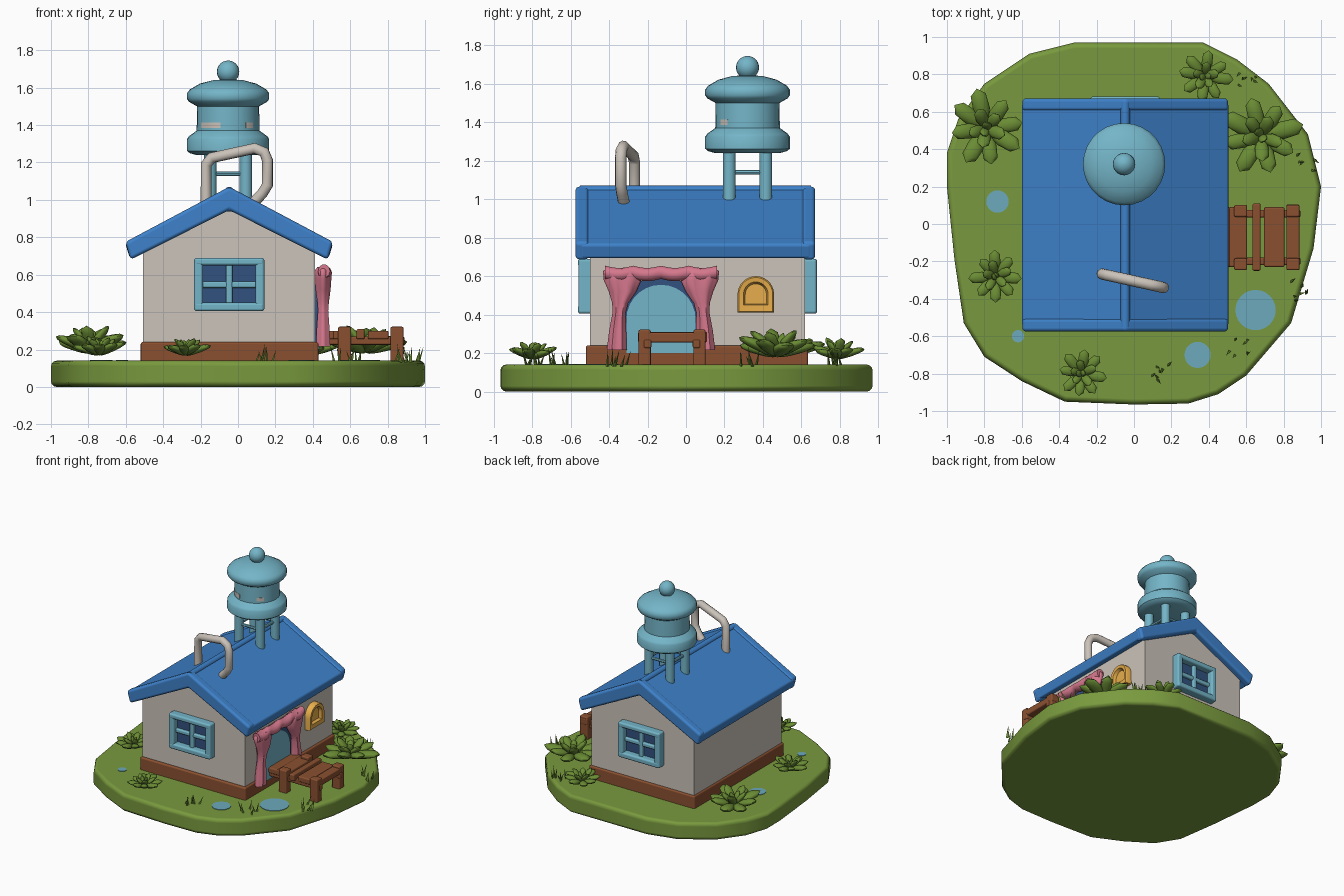
import bpy, bmesh, math, random
from mathutils import Matrix, Vector

random.seed(4)
if "Cube" in bpy.data.objects:
    bpy.data.objects.remove(bpy.data.objects["Cube"])


def material(name, r, g, b):
    lin = [((c / 255 + 0.055) / 1.055) ** 2.4 for c in (r, g, b)] + [1]
    m = bpy.data.materials.new(name)
    m.use_nodes = True
    m.diffuse_color = lin
    bsdf = m.node_tree.nodes["Principled BSDF"]
    bsdf.inputs["Base Color"].default_value = lin
    bsdf.inputs["Roughness"].default_value = 0.8
    return m


LAWN = material("lawn green", 121, 154, 62)
LEAF = material("leaf green", 106, 140, 52)
WALL = material("warm grey", 203, 195, 186)
BROWN = material("wood brown", 138, 80, 48)
PINK = material("curtain pink", 214, 120, 141)
GOLD = material("window gold", 232, 174, 76)
NAVY = material("glass navy", 50, 82, 128)
TEAL = material("tower teal", 116, 181, 200)
BLUE = material("roof blue", 62, 130, 203)
POND = material("puddle blue", 108, 170, 188)


def finish(name, bm, mat, bevel=0.0, angle=40):
    bmesh.ops.recalc_face_normals(bm, faces=bm.faces)
    me = bpy.data.meshes.new(name)
    bm.to_mesh(me)
    bm.free()
    me.materials.append(mat)
    me.shade_smooth()
    me.set_sharp_from_angle(angle=math.radians(angle))
    ob = bpy.data.objects.new(name, me)
    bpy.context.collection.objects.link(ob)
    if bevel:
        mod = ob.modifiers.new("rounded edges", "BEVEL")
        mod.width, mod.segments, mod.harden_normals = bevel, 3, True
        mod.limit_method, mod.angle_limit = "ANGLE", math.radians(35)
    return ob


def loft(name, rings, mat, bevel=0.0, angle=40):
    """Skin a list of equal point rings and cap both ends."""
    bm = bmesh.new()
    vs = [[bm.verts.new(p) for p in ring] for ring in rings]
    n = len(vs[0])
    for a, b in zip(vs, vs[1:]):
        for i in range(n):
            bm.faces.new((a[i], a[(i + 1) % n], b[(i + 1) % n], b[i]))
    bm.faces.new(vs[0])
    bm.faces.new(vs[-1])
    return finish(name, bm, mat, bevel, angle)


def prism(name, pts, axis, lo, hi, mat, bevel=0.0):
    place = {"x": lambda p, t: (t, p[0], p[1]),
             "y": lambda p, t: (p[0], t, p[1]),
             "z": lambda p, t: (p[0], p[1], t)}[axis]
    return loft(name, [[place(p, t) for p in pts] for t in (lo, hi)], mat, bevel)


def box(name, x, y, z, mat, bevel=0.01):
    return prism(name, [(x[0], y[0]), (x[1], y[0]), (x[1], y[1]), (x[0], y[1])],
                 "z", z[0], z[1], mat, bevel)


def circle(cx, cy, r, n=24):
    return [(cx + r * math.cos(math.tau * i / n), cy + r * math.sin(math.tau * i / n))
            for i in range(n)]


def lathe(name, cx, cy, profile, mat, n=28):
    return loft(name, [[(*p, z) for p in circle(cx, cy, r, n)] for r, z in profile], mat)


# Island with a rounded rim
outline = [(-1, .38), (-1, .2), (-.96, -.19), (-.91, -.53), (-.8, -.71), (-.6, -.84),
           (-.37, -.95), (0, -.965), (.29, -.96), (.45, -.91), (.6, -.81), (.84, -.53),
           (.96, -.13), (1, .2), (.93, .48), (.72, .75), (.55, .88), (.37, .97),
           (-.32, .97), (-.56, .91), (-.8, .75), (-.94, .56)]
prism("island", outline, "z", 0, 0.14, LAWN, 0.03)
for x, y, r in [(-.73, .12, .06), (-.62, -.6, .033), (.34, -.7, .07), (.65, -.46, .108)]:
    prism("puddle", circle(x, y, r), "z", 0.137, 0.144, POND)

# House body
CX = -0.047
box("wooden_plinth", (-.52, .43), (-.52, .635), (.12, .24), BROWN, 0.012)
gable = [(CX - .46, .2), (CX + .46, .2), (CX + .46, .76), (CX, .99), (CX - .46, .76)]
prism("walls", gable, "y", -.5, .62, WALL)


# Roof slab with thicker rolled rims at the gables
def roof_section(grow):
    half = [(.555, .765 + grow), (.532 - grow / 2, .69 - grow)]
    right = [(CX + d, z) for d, z in half]
    left = [(CX - d, z) for d, z in reversed(half)]
    return right + [(CX, .955 - grow)] + left + [(CX, 1.06 + grow)]


prism("roof", roof_section(0), "y", -.55, .65, BLUE, 0.015)
for lo, hi in ((-.575, -.505), (.605, .672)):
    prism("roof_rim", roof_section(.01), "y", lo, hi, BLUE, 0.02)
prism("roof_ridge", circle(CX, 1.045, .025, 12), "y", -.55, .65, BLUE)


# Gable windows, front and back
def gable_window(wall_y, side):
    def part(name, x, z, depth, mat, bevel=0.01):
        ys = sorted((wall_y - side * 0.02, wall_y + side * depth))
        box(name, (CX + x[0], CX + x[1]), ys, z, mat, bevel)
    part("window_pane", (-.17, .17), (.42, .675), .008, NAVY, 0)
    for s in (-1, 1):
        part("window_side", sorted((s * .188, s * .14)), (.405, .69), .06, TEAL, .014)
    part("window_sill", (-.185, .185), (.405, .45), .062, TEAL, .014)
    part("window_head", (-.185, .185), (.65, .69), .062, TEAL, .014)
    part("window_mullion", (-.017, .017), (.43, .67), .035, TEAL)
    part("window_crossbar", (-.16, .16), (.53, .563), .03, TEAL)


gable_window(-.5, -1)
gable_window(.62, 1)


# Arched doorway and small arched window on the side wall
def arch(cy, hw, z0, top, n=14):
    zs = top - hw
    return [(cy - hw, z0), (cy + hw, z0)] + [
        (cy + hw * math.cos(math.pi * i / n), zs + hw * math.sin(math.pi * i / n))
        for i in range(n + 1)]


DY = -0.13
prism("door_surround", arch(DY, .22, .2, .6), "x", .4, .43, NAVY)
prism("door", arch(DY, .18, .2, .555), "x", .4, .437, TEAL)
steps = [(.095, .41, .6, .4), (.095, .41, .6, .45), (.088, .417, .593, .46),
         (.064, .45, .57, .457), (.055, .455, .56, .432)]
loft("round_top_window", [[(x, *p) for p in arch(.363, hw, lo, hi)]
                          for hw, lo, hi, x in steps], GOLD, angle=50)


# Curtains: two gathered drapes and a scalloped valance
def cloth_ring(centre, half, depth, to_point, n=24):
    ring = []
    for i in range(n):
        a = math.tau * i / n
        fold = 1 + 0.22 * math.cos(a * 6)
        ring.append(to_point(centre + half * math.cos(a), .455 + depth * fold * math.sin(a)))
    return ring


drape = [(.215, .23, .052, .035), (.32, .225, .044, .032), (.41, .218, .034, .026),
         (.46, .212, .042, .03), (.52, .2, .072, .038), (.58, .2, .098, .042),
         (.625, .21, .092, .04), (.64, .22, .06, .03)]
for s in (-1, 1):
    loft("curtain_drape", [cloth_ring(DY + s * c, h, d, lambda y, x, z=z: (x, y, z))
                           for z, c, h, d in drape], PINK, angle=60)
rows = 29
valance = []
for i in range(rows):
    y = DY - .29 + .58 * i / (rows - 1)
    wave = abs(math.sin(i * math.pi / 7))
    valance.append([(.46 + (.032 + .012 * wave) * math.cos(a), y,
                     .62 - .012 * wave + .036 * math.sin(a))
                    for a in (math.tau * k / 10 for k in range(10))])
loft("curtain_valance", valance, PINK, angle=60)

# Timber footbridge
for x in (.57, .85):
    for y in (-.215, .07):
        box("bridge_post", (x - .035, x + .035), (y - .032, y + .032), (.12, .322), BROWN)
for y in (-.2, .055):
    box("bridge_rail", (.42, .89), (y - .02, y + .02), (.225, .27), BROWN)
for x, w, ext in [(.47, .045, 0), (.555, .05, 0), (.655, .022, .02), (.75, .055, 0), (.85, .035, .015)]:
    box("bridge_plank", (x - w, x + w), (-.23 - ext, .09 + ext), (.255, .3 + ext / 2), BROWN)

# Water tower
TX, TY = -0.053, 0.32
lathe("tower_tank", TX, TY, [(.17, 1.24), (.205, 1.25), (.22, 1.262), (.22, 1.325), (.21, 1.34),
                             (.168, 1.37), (.166, 1.5), (.21, 1.525), (.22, 1.54), (.22, 1.57),
                             (.205, 1.59), (.15, 1.622), (.08, 1.64), (.01, 1.645)], TEAL)
knob = [(max(.002, .06 * math.sin(math.pi * i / 12)), 1.685 - .06 * math.cos(math.pi * i / 12))
        for i in range(13)]
lathe("tower_knob", TX, TY, knob, TEAL, 20)
for sx in (-1, 1):
    for sy in (-1, 1):
        prism("tower_leg", circle(TX + sx * .095, TY + sy * .095, .034, 14), "z", .97, 1.27, TEAL)
for s in (-1, 1):
    prism("tower_brace", circle(TX + s * .095, 1.14, .012, 8), "y", TY - .095, TY + .095, TEAL)
    prism("tower_brace", circle(TY + s * .095, 1.14, .012, 8), "x", TX - .095, TX + .095, TEAL)
# Worn paint flecks on the tank
for a0, a1 in ((212, 256), (304, 322)):
    strip = []
    for k in range(7):
        a = math.radians(a0 + (a1 - a0) * k / 6)
        strip.append([(TX + r * math.cos(a), TY + r * math.sin(a), z)
                      for r, z in ((.164, 1.385), (.17, 1.385), (.17, 1.415), (.164, 1.415))])
    loft("paint_fleck", strip, WALL)

# Bent chimney pipe
path = [(-.17, .96), (-.17, 1.19), (-.14, 1.225), (.09, 1.275), (.14, 1.255),
        (.158, 1.21), (.158, 1.08), (.13, 1.035), (.07, .97)]
curve = bpy.data.curves.new("chimney_pipe", "CURVE")
curve.dimensions = "3D"
curve.bevel_depth, curve.bevel_resolution, curve.use_fill_caps = .03, 3, True
spline = curve.splines.new("POLY")
spline.points.add(len(path) - 1)
for pt, (x, z) in zip(spline.points, path):
    pt.co = (x, -.305 - x * .22, z, 1)
curve.materials.append(WALL)
bpy.context.collection.objects.link(bpy.data.objects.new("chimney_pipe", curve))


# Bushes made of fat drooping leaves
def bush(x, y, r):
    bm = bmesh.new()
    turn = random.random()
    for count, length, lift, start in ((8, 1, 20, 0), (5, .8, 50, .4), (2, .6, 75, .2)):
        for i in range(count):
            size = r * length * random.uniform(.9, 1.06)
            spin = math.tau * (i + start + turn + random.uniform(-.12, .12)) / count
            new = bmesh.ops.create_uvsphere(bm, u_segments=8, v_segments=6, radius=1)["verts"]
            for v in new:
                t = (v.co.x + 1) / 2
                v.co = Vector((t * size, v.co.y * size * (.12 + .16 * t),
                               v.co.z * size * .13 - .15 * size * t * t))
            tilt = math.radians(lift + 8 + random.uniform(-6, 6))
            m = (Matrix.Translation((x, y, .145 + r * .18)) @ Matrix.Rotation(spin, 4, "Z")
                 @ Matrix.Rotation(-tilt, 4, "Y"))
            bmesh.ops.transform(bm, matrix=m, verts=new)
    finish("bush", bm, LEAF, angle=60)


for spot in [(-.79, .51, .22), (.38, .79, .155), (.68, .47, .225), (-.74, -.28, .145), (-.28, -.8, .14)]:
    bush(*spot)

# Grass tufts
for cx, cy in [(.6, .77), (.92, .32), (.88, -.36), (.56, -.66), (.13, -.78)]:
    bm = bmesh.new()
    for i in range(7):
        x, y = cx + random.uniform(-.05, .05), cy + random.uniform(-.05, .05)
        tip = (x + random.uniform(-.03, .03), y + random.uniform(-.03, .03), random.uniform(.18, .235))
        base = [bm.verts.new((*p, .13)) for p in circle(x, y, .009, 3)]
        top = bm.verts.new(tip)
        for k in range(3):
            bm.faces.new((base[k], base[(k + 1) % 3], top))
    finish("grass_tuft", bm, LEAF)
